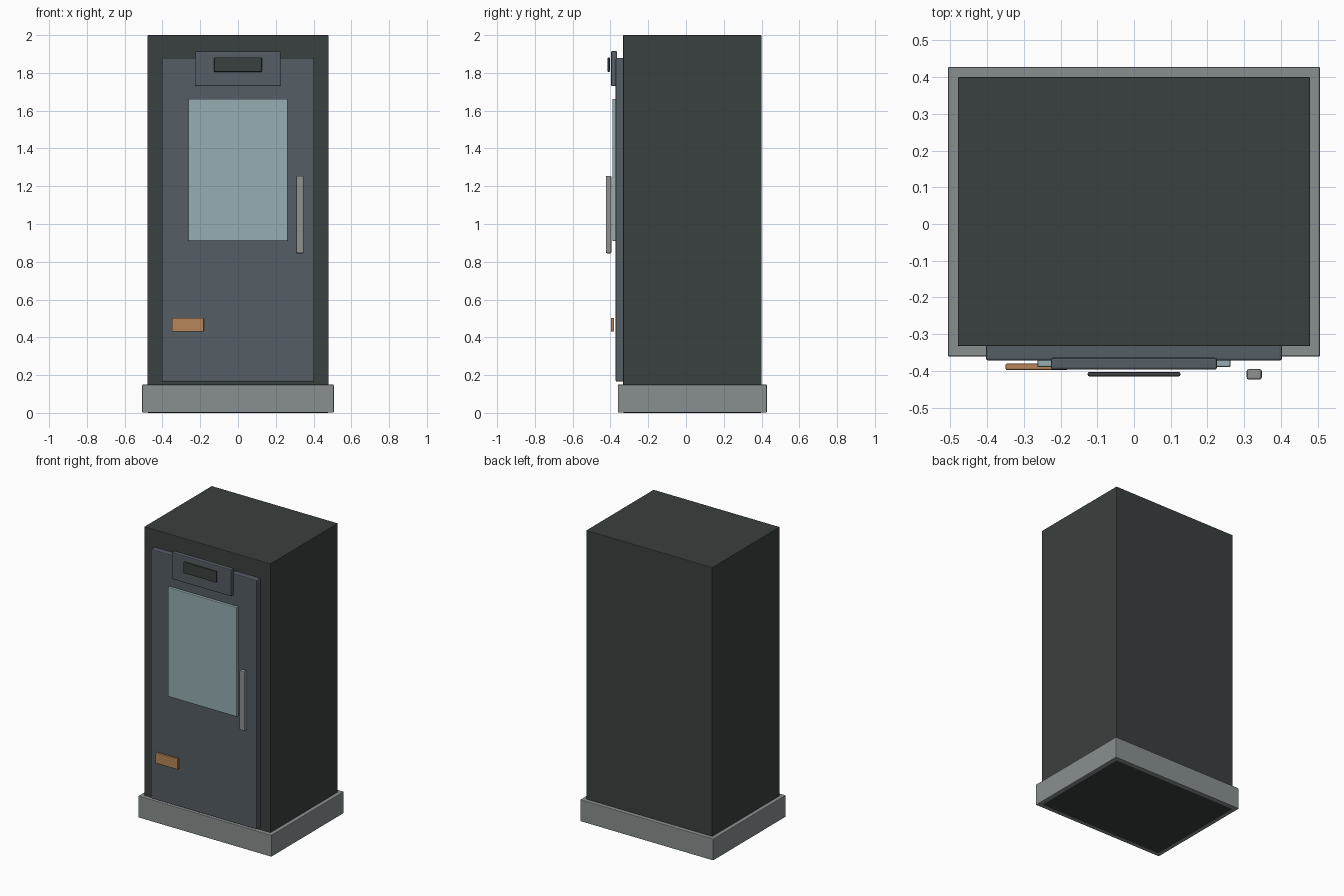
import bpy

if "Cube" in bpy.data.objects:
    bpy.data.objects.remove(bpy.data.objects["Cube"])


def material(name, rgb):
    m = bpy.data.materials.new(name)
    m.diffuse_color = (*rgb, 1.0)
    m.use_nodes = True
    m.node_tree.nodes["Principled BSDF"].inputs["Base Color"].default_value = m.diffuse_color
    return m


charcoal = material("charcoal", (0.042, 0.051, 0.050))
slate = material("slate_blue", (0.091, 0.109, 0.130))
stone = material("stone_grey", (0.250, 0.280, 0.277))
glass = material("pale_glass", (0.305, 0.423, 0.445))
copper = material("copper", (0.479, 0.238, 0.098))
steel = material("steel", (0.275, 0.287, 0.285))


def box(name, x, y, z, mat, bevel):
    """Bevelled box spanning the (min, max) ranges x, y and z."""
    spans = (x, y, z)
    bpy.ops.mesh.primitive_cube_add(size=1, location=[(a + b) / 2 for a, b in spans])
    ob = bpy.context.object
    ob.name = ob.data.name = name
    ob.scale = [b - a for a, b in spans]
    bpy.ops.object.transform_apply(location=False, rotation=False, scale=True)
    ob.data.materials.append(mat)
    mod = ob.modifiers.new("soft_edges", "BEVEL")
    mod.width = bevel
    mod.segments = 2
    return ob


# Cabinet body and the plinth around its foot
box("cabinet_body", (-0.48, 0.48), (-0.333, 0.40), (0, 2), charcoal, 0.004)
box("plinth", (-0.507, 0.507), (-0.361, 0.428), (0.001, 0.15), stone, 0.004)

# Door with its window, handle and lower plate
box("door", (-0.403, 0.403), (-0.372, -0.325), (0.165, 1.88), slate, 0.006)
box("window", (-0.263, 0.263), (-0.390, -0.366), (0.91, 1.662), glass, 0.004)
box("handle", (0.307, 0.348), (-0.424, -0.395), (0.845, 1.255), steel, 0.006)
box("lower_plate", (-0.35, -0.181), (-0.398, -0.380), (0.43, 0.503), copper, 0.004)

# Panel above the door with a dark display in front
box("top_panel", (-0.226, 0.226), (-0.397, -0.364), (1.73, 1.915), slate, 0.006)
box("display", (-0.126, 0.126), (-0.415, -0.403), (1.805, 1.882), charcoal, 0.004)
